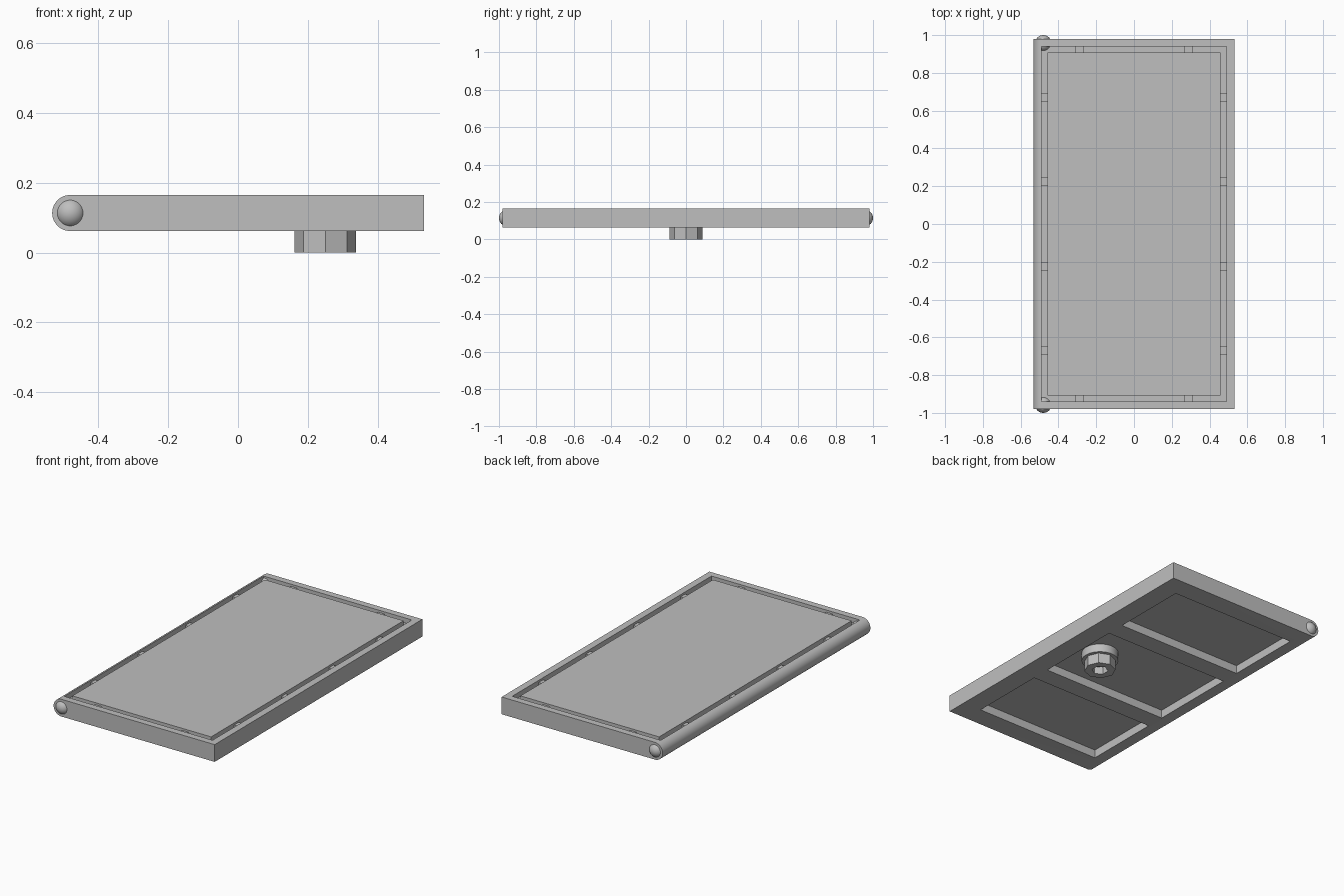
import bpy, bmesh, math
from mathutils import Matrix

if "Cube" in bpy.data.objects:
    bpy.data.objects.remove(bpy.data.objects["Cube"], do_unlink=True)

GREY = (0.52, 0.52, 0.52, 1)
grey = bpy.data.materials.new("plain grey")
grey.use_nodes = True
grey.diffuse_color = GREY
grey.node_tree.nodes["Principled BSDF"].inputs["Base Color"].default_value = GREY

TOP, BOTTOM = 0.165, 0.062
HALF_X, HALF_Y = 0.532, 0.98
RADIUS = (TOP - BOTTOM) / 2
HINGE_X, HINGE_Z = -HALF_X + RADIUS, BOTTOM + RADIUS
GROOVE_FLOOR, RECESS_ROOF = 0.135, 0.112


def finish(name, bm):
    bmesh.ops.recalc_face_normals(bm, faces=bm.faces)
    mesh = bpy.data.meshes.new(name)
    bm.to_mesh(mesh)
    bm.free()
    mesh.materials.append(grey)
    obj = bpy.data.objects.new(name, mesh)
    bpy.context.collection.objects.link(obj)
    return obj


def box(name, x0, x1, y0, y1, z0, z1):
    bm = bmesh.new()
    place = Matrix.Translation(((x0 + x1) / 2, (y0 + y1) / 2, (z0 + z1) / 2))
    size = Matrix.Diagonal((x1 - x0, y1 - y0, z1 - z0, 1))
    bmesh.ops.create_cube(bm, size=1, matrix=place @ size)
    return finish(name, bm)


def prism(name, sides, radius, x, z0, z1, turn=0):
    bm = bmesh.new()
    place = Matrix.Translation((x, 0, (z0 + z1) / 2)) @ Matrix.Rotation(turn, 4, 'Z')
    bmesh.ops.create_cone(bm, cap_ends=True, segments=sides, radius1=radius,
                          radius2=radius, depth=z1 - z0, matrix=place)
    return finish(name, bm)


def select(obj):
    bpy.ops.object.select_all(action='DESELECT')
    obj.select_set(True)
    bpy.context.view_layer.objects.active = obj


def cut(obj, cutter):
    mod = obj.modifiers.new("cut", 'BOOLEAN')
    mod.operation, mod.solver, mod.object = 'DIFFERENCE', 'EXACT', cutter
    select(obj)
    bpy.ops.object.modifier_apply(modifier=mod.name)
    bpy.data.objects.remove(cutter, do_unlink=True)


def smooth(obj):
    select(obj)
    bpy.ops.object.shade_smooth_by_angle(angle=math.radians(30))


# Tray: slab with one rounded long edge
bm = bmesh.new()
steps = 24
profile = [(HALF_X, BOTTOM), (HALF_X, TOP)]
for i in range(steps + 1):
    a = math.pi / 2 + math.pi * i / steps
    profile.append((HINGE_X + RADIUS * math.cos(a), HINGE_Z + RADIUS * math.sin(a)))
end = bm.faces.new([bm.verts.new((x, -HALF_Y, z)) for x, z in profile])
grown = bmesh.ops.extrude_face_region(bm, geom=[end], use_keep_orig=True)
moved = [v for v in grown["geom"] if isinstance(v, bmesh.types.BMVert)]
bmesh.ops.translate(bm, verts=moved, vec=(0, 2 * HALF_Y, 0))
tray = finish("tray", bm)

# Pocket in the top and three recesses underneath
cut(tray, box("pocket_cutter", -0.49, 0.49, -0.94, 0.94, GROOVE_FLOOR, 0.3))
for y0, y1 in ((-0.855, -0.385), (-0.27, 0.27), (0.385, 0.855)):
    cut(tray, box("recess_cutter", -0.43, 0.41, y0, y1, 0, RECESS_ROOF))
smooth(tray)

# Inset panel, leaving a groove all round
box("inset_panel", -0.458, 0.458, -0.908, 0.908, GROOVE_FLOOR - 0.005, TOP - 0.001)

# Small tabs bridging the groove
TAB, TAB_TOP = 0.021, 0.152
for s in (-1, 1):
    for y in (-0.67, -0.225, 0.225, 0.67):
        xs = sorted((s * 0.455, s * 0.493))
        box("side_tab", *xs, y - TAB, y + TAB, GROOVE_FLOOR - 0.005, TAB_TOP)
    for x in (-0.288, 0.288):
        ys = sorted((s * 0.905, s * 0.943))
        box("end_tab", x - TAB, x + TAB, *ys, GROOVE_FLOOR - 0.005, TAB_TOP)

# Domed pin heads at both ends of the rounded edge
for name, s in (("front_pin", -1), ("back_pin", 1)):
    bm = bmesh.new()
    bmesh.ops.create_uvsphere(bm, u_segments=32, v_segments=16, radius=0.044,
                              matrix=Matrix.Translation((HINGE_X, s * 0.956, HINGE_Z)))
    smooth(finish(name, bm))

# Foot: round collar and eight-sided nut with a hexagonal socket
KNOB_X = 0.25
collar = prism("foot_collar", 48, 0.103, KNOB_X, BOTTOM, RECESS_ROOF + 0.003)
smooth(collar)
nut = prism("foot_nut", 8, 0.088, KNOB_X, 0, BOTTOM + 0.004)
cut(nut, prism("socket_cutter", 6, 0.046, KNOB_X, -0.05, 0.045))
